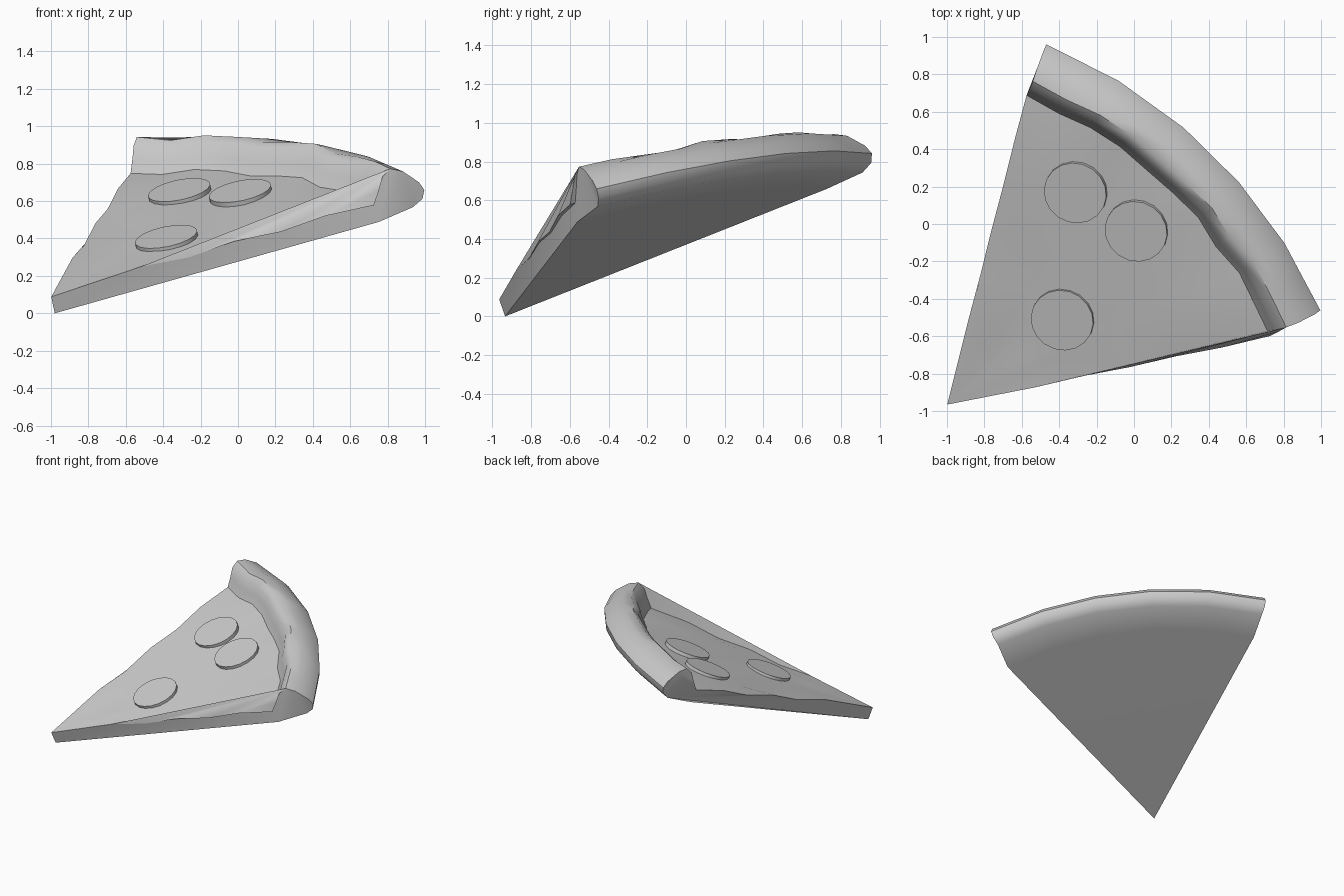
import bpy, bmesh, math
from mathutils import Vector, Matrix

if "Cube" in bpy.data.objects:
    bpy.data.objects.remove(bpy.data.objects["Cube"])

# Slice frame: origin at the tip, u along the middle, v across, n up out of the slice
N = Vector((-0.193, -0.318, 0.928)).normalized()
U = Vector((0.680, 0.639, 0.360))
U = (U - N * U.dot(N)).normalized()
V = N.cross(U)
FRAME = Matrix.Translation((-0.98, -0.935, 0)) @ Matrix((U, V, N)).transposed().to_4x4()


def finish(name, bm, matrix, angle):
    bmesh.ops.recalc_face_normals(bm, faces=bm.faces[:])
    bm.transform(matrix)
    mesh = bpy.data.meshes.new(name)
    bm.to_mesh(mesh)
    bm.free()
    ob = bpy.data.objects.new(name, mesh)
    bpy.context.collection.objects.link(ob)
    bpy.ops.object.select_all(action='DESELECT')
    ob.select_set(True)
    bpy.context.view_layer.objects.active = ob
    bpy.ops.object.shade_smooth_by_angle(angle=math.radians(angle))
    return ob


# Radial section (radius, height): base, crust roll, then cheese back to the tip
BASE = [(0, 0), (1.84, 0)]
CRUST = [(2.055, 0.005), (2.115, 0.035), (2.135, 0.08), (2.115, 0.13), (2.04, 0.215),
         (1.975, 0.25), (1.92, 0.225), (1.88, 0.165), (1.83, 0.10)]
CHEESE = [(1.56, 0.117), (1.30, 0.098), (1.04, 0.118), (0.78, 0.10), (0.51, 0.122), (0, 0.095)]
SECTION = BASE + CRUST + CHEESE
SEGMENTS = 5


def section_point(k, s):
    """Point k of the section at sideways position s in -1..1."""
    r, h = SECTION[k]
    ang = s * math.radians(30.2)
    mid = 1 - s * s
    if r > 1.825:
        ang *= 1 - (0.07 if s < 0 else 0.03) * min(1, (r - 1.825) / 0.13)
        r -= 0.05 * mid
    return Vector((r * math.cos(ang), r * math.sin(ang), h))


def slice_point(k, j):
    """Straight chords between main stations, with lumps on the half stations."""
    i, odd = divmod(j, 2)
    p = section_point(k, -1 + 2 * i / SEGMENTS)
    if odd:
        p = (p + section_point(k, -1 + 2 * (i + 1) / SEGMENTS)) / 2
    lump = 0 if j in (0, 2 * SEGMENTS) else (1 if odd else -1)
    r, h = SECTION[k]
    if 7 <= k <= 10:                     # wavy inner wall and crest
        p.xy *= 1 + 0.008 * lump * math.cos(j)
        p.z += 0.01 * lump * math.sin(j * 1.3) - (0.012 if lump and k < 10 else 0)
    elif k > 10 and r > 0 and lump:      # gently uneven cheese
        p.z = 0.111 + 0.006 * math.sin(j * 0.8 + k * 1.7)
    return p


# Slice body with crust
bm = bmesh.new()
rings = [[bm.verts.new(slice_point(k, j)) for k in range(len(SECTION))]
         for j in range(2 * SEGMENTS + 1)]
for a, b in zip(rings, rings[1:]):
    for k in range(len(SECTION)):
        m = (k + 1) % len(SECTION)
        bm.faces.new((a[k], a[m], b[m], b[k]))
caps = [bm.faces.new(rings[0]), bm.faces.new(rings[-1])]
bmesh.ops.triangulate(bm, faces=caps)
bmesh.ops.remove_doubles(bm, verts=bm.verts[:], dist=0.0005)
finish("pizza_slice", bm, FRAME, 42)

# Pepperoni discs lying on the cheese
TILT = FRAME.to_3x3().to_4x4()
for n, c in enumerate([(-0.315, 0.165, 0.66), (0.01, -0.04, 0.655), (-0.385, -0.515, 0.41)]):
    bm = bmesh.new()
    bmesh.ops.create_cone(bm, cap_ends=True, segments=18, radius1=0.17, radius2=0.17, depth=0.03)
    bm.transform(Matrix.Translation((0, 0, -0.015)))
    finish(f"pepperoni_{n + 1}", bm, Matrix.Translation(c) @ TILT, 40)
